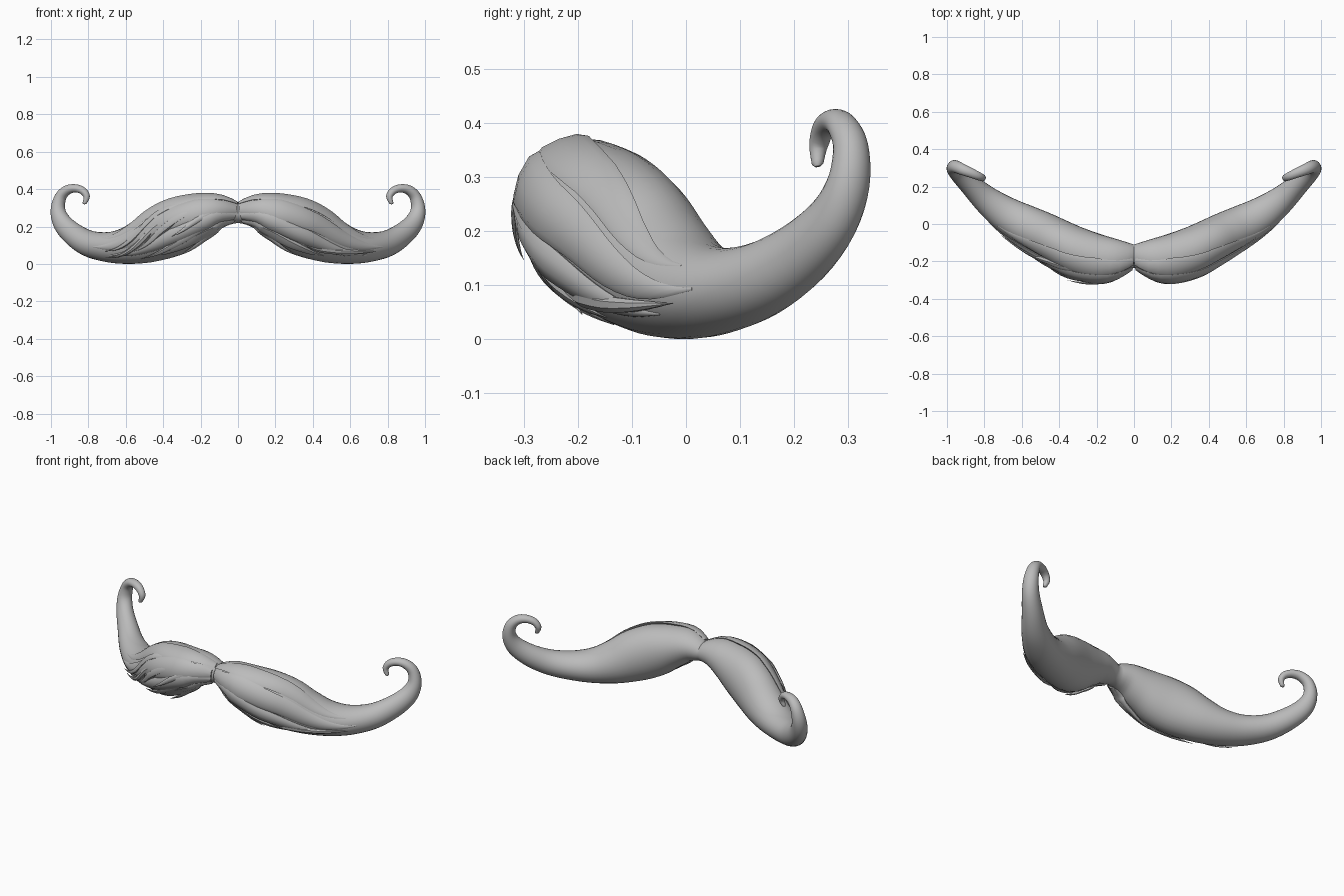
import bpy, bmesh, math
from mathutils import Vector

old = bpy.data.objects.get("Cube")
if old:
    bpy.data.objects.remove(old, do_unlink=True)

grey = bpy.data.materials.new("soft grey")
grey.use_nodes = True
tone = (0.5, 0.5, 0.5, 1)
grey.diffuse_color = tone
grey.node_tree.nodes["Principled BSDF"].inputs["Base Color"].default_value = tone

# Centre line of one half, nose to curled tip: x, y, z, half depth, half height
SPINE = [
    (0, -.172, .274, .062, .055), (.1, -.188, .28, .106, .09),
    (.2, -.178, .252, .124, .12), (.3, -.148, .212, .13, .146),
    (.4, -.099, .17, .124, .147), (.5, -.046, .125, .117, .123),
    (.6, .005, .096, .107, .097), (.7, .062, .09, .092, .08),
    (.8, .137, .11, .073, .07), (.88, .213, .158, .058, .062),
    (.94, .27, .22, .047, .052), (.963, .3, .288, .041, .039),
    (.95, .305, .355, .034, .031), (.915, .29, .394, .03, .026),
    (.87, .272, .404, .026, .022), (.83, .255, .391, .022, .02),
    (.809, .246, .36, .018, .017), (.82, .244, .325, .011, .011)]
LAST = len(SPINE) - 1


def spine(u):
    """Smoothly interpolated spine values at position u."""
    u = max(0, min(LAST, u))
    i = min(int(u), LAST - 1)
    f = u - i
    a, b, c, d = (SPINE[max(0, min(LAST, i + k))] for k in (-1, 0, 1, 2))
    return [q + f / 2 * (r - p + f * (2*p - 5*q + 4*r - s + f * (3*(q - r) + s - p)))
            for p, q, r, s in zip(a, b, c, d)]


def surface(u, angle):
    """Point and outward direction; angle 0 is the front, 90 degrees the top."""
    x, y, z, depth, height = spine(u)
    along = (Vector(spine(u + .05)[:3]) - Vector(spine(u - .05)[:3])).normalized()
    turn = .58 * min(1, u / 3.5)
    front = Vector((math.sin(turn), -math.cos(turn), 0))
    up = front.cross(along).normalized()
    ca, sa = math.cos(angle), math.sin(angle)
    point = Vector((x, y, z)) + front * depth * ca + up * height * sa
    if u == 0:
        point.x = 0
    return point, (front * ca / depth + up * sa / height).normalized()


def skin(bm, rings, cap_start):
    loops = [[bm.verts.new(p) for p in ring] for ring in rings]
    n = len(loops[0])
    for a, b in zip(loops, loops[1:]):
        for k in range(n):
            bm.faces.new((a[k], a[(k + 1) % n], b[(k + 1) % n], b[k]))
    bm.faces.new(loops[-1])
    if cap_start:
        bm.faces.new(loops[0])


def finish(bm, name, sharp):
    bmesh.ops.remove_doubles(bm, verts=bm.verts, dist=.0001)
    bmesh.ops.recalc_face_normals(bm, faces=bm.faces)
    mesh = bpy.data.meshes.new(name)
    bm.to_mesh(mesh)
    bm.free()
    mesh.materials.append(grey)
    obj = bpy.data.objects.new(name, mesh)
    bpy.context.collection.objects.link(obj)
    bpy.ops.object.select_all(action="DESELECT")
    obj.select_set(True)
    bpy.context.view_layer.objects.active = obj
    bpy.ops.object.shade_smooth_by_angle(angle=math.radians(sharp))


# Smooth body, both halves joined under the nose
body = bmesh.new()
SIDES, STEPS = 28, 4
for side in (1, -1):
    rings = []
    for i in range(LAST * STEPS + 1):
        ring = [surface(i / STEPS, math.tau * k / SIDES)[0] for k in range(SIDES)]
        rings.append([Vector((p.x * side, p.y, p.z)) for p in ring])
    # rounded tip
    centre = sum(rings[-1], Vector()) / SIDES
    rings.append([centre.lerp(p, .5) + Vector((side * .004, 0, -.005)) for p in rings[-1]])
    skin(body, rings, False)
finish(body, "moustache_body", 50)


def lock(name, side, u0, a0, u1, a1, width, thick, lift=0):
    """Pointed, flattened lock of hair lying on the body."""
    steps, n = 22, 8
    path = []
    for i in range(steps + 1):
        f = i / steps
        ease = f * f * (3 - 2 * f)
        p, out = surface(u0 + (u1 - u0) * f, math.radians(a0 + (a1 - a0) * ease))
        path.append((p + out * lift * f, out))
    rings = []
    for i, (p, out) in enumerate(path):
        f = i / steps
        along = path[min(i + 1, steps)][0] - path[max(i - 1, 0)][0]
        across = along.cross(out).normalized()
        size = max(.04, min(1, .35 + 3 * f) * (1 - f ** 2.5))
        ring = []
        for k in range(n):
            t = math.tau * k / n
            q = p + across * width * size * math.cos(t) + out * thick * size * math.sin(t)
            ring.append(Vector((q.x * side, q.y, q.z)))
        rings.append(ring)
    bm = bmesh.new()
    skin(bm, rings, True)
    finish(bm, name, 40)


# Locks on both halves: start, start angle, end, end angle, width, thickness, lift
PAIRED = {
    "crest_lock": (.15, 66, 6.9, 36, .055, .014),
    "front_lock": (.15, 18, 7.3, 0, .062, .022),
    "lower_lock": (.15, -22, 6.4, -30, .05, .026),
    "under_lock": (.2, -55, 4.6, -55, .042, .024),
    "bottom_wisp": (.4, -70, 3.4, -75, .028, .014, .016)}
for name, values in PAIRED.items():
    lock(name + "_left", 1, *values)
    lock(name + "_right", -1, *values)

# Loose wisps on the fuller right half
for i, values in enumerate([
        (1.5, 15, 5.2, -25, .026, .022, .012), (2.2, 40, 6.5, -12, .022, .018, .014),
        (1, -35, 5, -50, .024, .018, .012), (2.8, 10, 6.6, -34, .02, .018, .014)]):
    lock("loose_wisp_%d" % (i + 1), -1, *values)

# Wisps standing clear of the front: one per half
lock("flyaway_right", -1, .8, 0, 3, -22, .018, .009, .042)
lock("flyaway_left", 1, 3.4, -42, 6.9, -15, .02, .018, .006)
